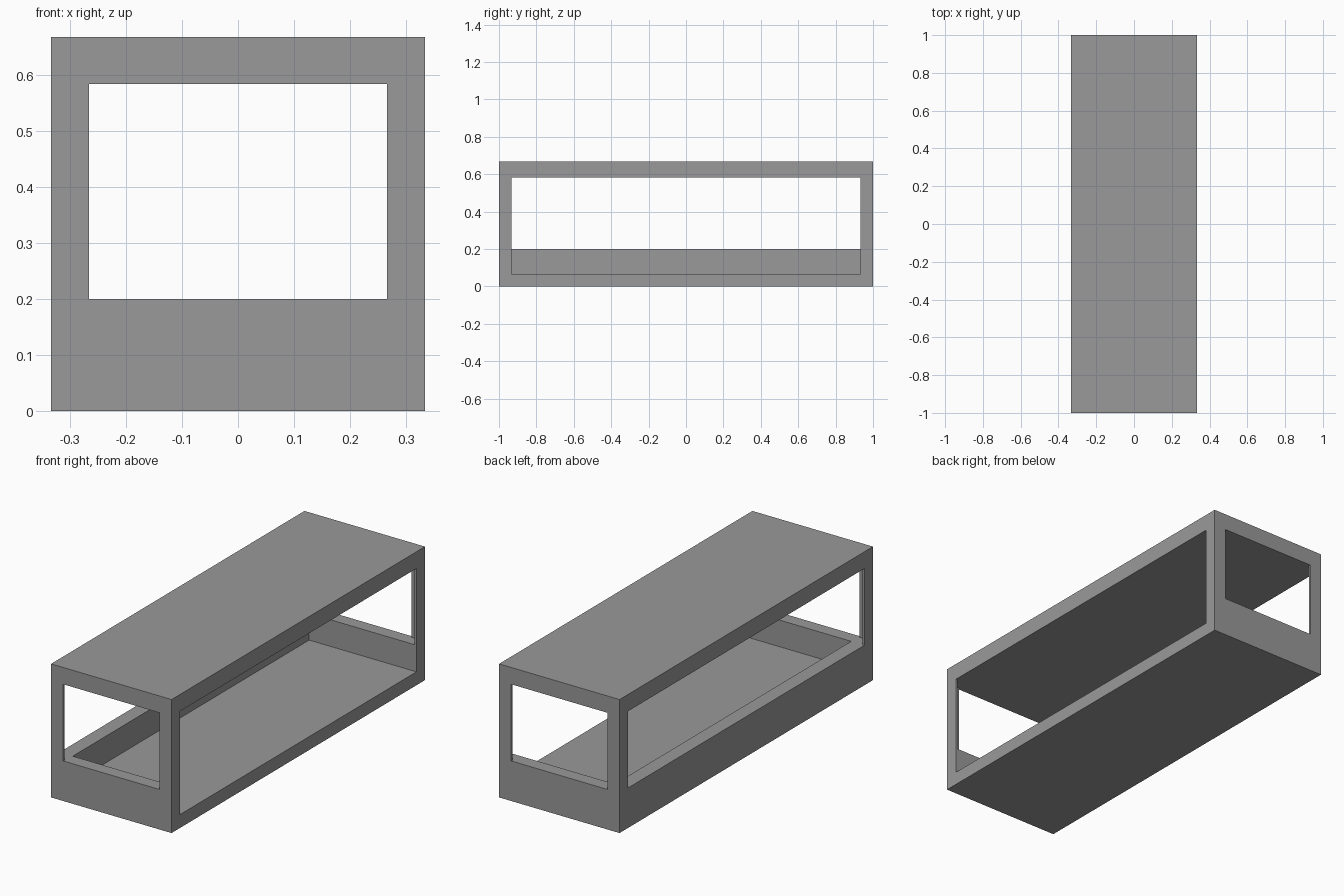
import bpy

cube = bpy.data.objects.get("Cube")
if cube:
    bpy.data.objects.remove(cube, do_unlink=True)

# Main measures
HX, HY, HEIGHT = 0.333, 1.0, 0.667
FLOOR, SILL, LINTEL = 0.067, 0.2, 0.583
POST, SKIN, OUT = 0.067, 0.01, 0.2

grey = bpy.data.materials.new("plain grey")
grey.use_nodes = True
colour = (0.32, 0.32, 0.32, 1)
grey.diffuse_color = colour
grey.node_tree.nodes["Principled BSDF"].inputs["Base Color"].default_value = colour


def box(name, low, high):
    """Axis-aligned box between two corners."""
    mid = [(a + b) / 2 for a, b in zip(low, high)]
    bpy.ops.mesh.primitive_cube_add(size=1, location=mid)
    ob = bpy.context.object
    ob.name = name
    ob.scale = [b - a for a, b in zip(low, high)]
    bpy.ops.object.transform_apply(location=True, rotation=False, scale=True)
    ob.data.materials.append(grey)
    return ob


# Solid block, hollowed into a tray, thin corner posts and a roof slab
frame = box("open_frame_housing", (-HX, -HY, 0), (HX, HY, HEIGHT))
win_x, win_y = HX - POST, HY - POST
cutters = [
    # Upper room behind the thin corner posts
    box("upper_room_cutter", (SKIN - HX, SKIN - HY, SILL), (HX - SKIN, HY - SKIN, LINTEL)),
    # Openings through both ends
    box("end_window_cutter", (-win_x, -HY - OUT, SILL), (win_x, HY + OUT, LINTEL)),
    # High-silled side opening
    box("side_window_cutter", (-HX - OUT, -win_y, SILL), (0, win_y, LINTEL)),
    # Tray with the side opening that reaches the floor
    box("tray_cutter", (-0.26, -win_y, FLOOR), (HX + OUT, win_y, LINTEL)),
]
for cutter in cutters:
    cutter.hide_render = True
    mod = frame.modifiers.new(cutter.name, 'BOOLEAN')
    mod.operation = 'DIFFERENCE'
    mod.solver = 'EXACT'
    mod.object = cutter

# Bake the cuts and drop the cutters
bpy.context.view_layer.update()
graph = bpy.context.evaluated_depsgraph_get()
cut_mesh = bpy.data.meshes.new_from_object(frame.evaluated_get(graph))
frame.modifiers.clear()
frame.data = cut_mesh
for cutter in cutters:
    bpy.data.objects.remove(cutter, do_unlink=True)
